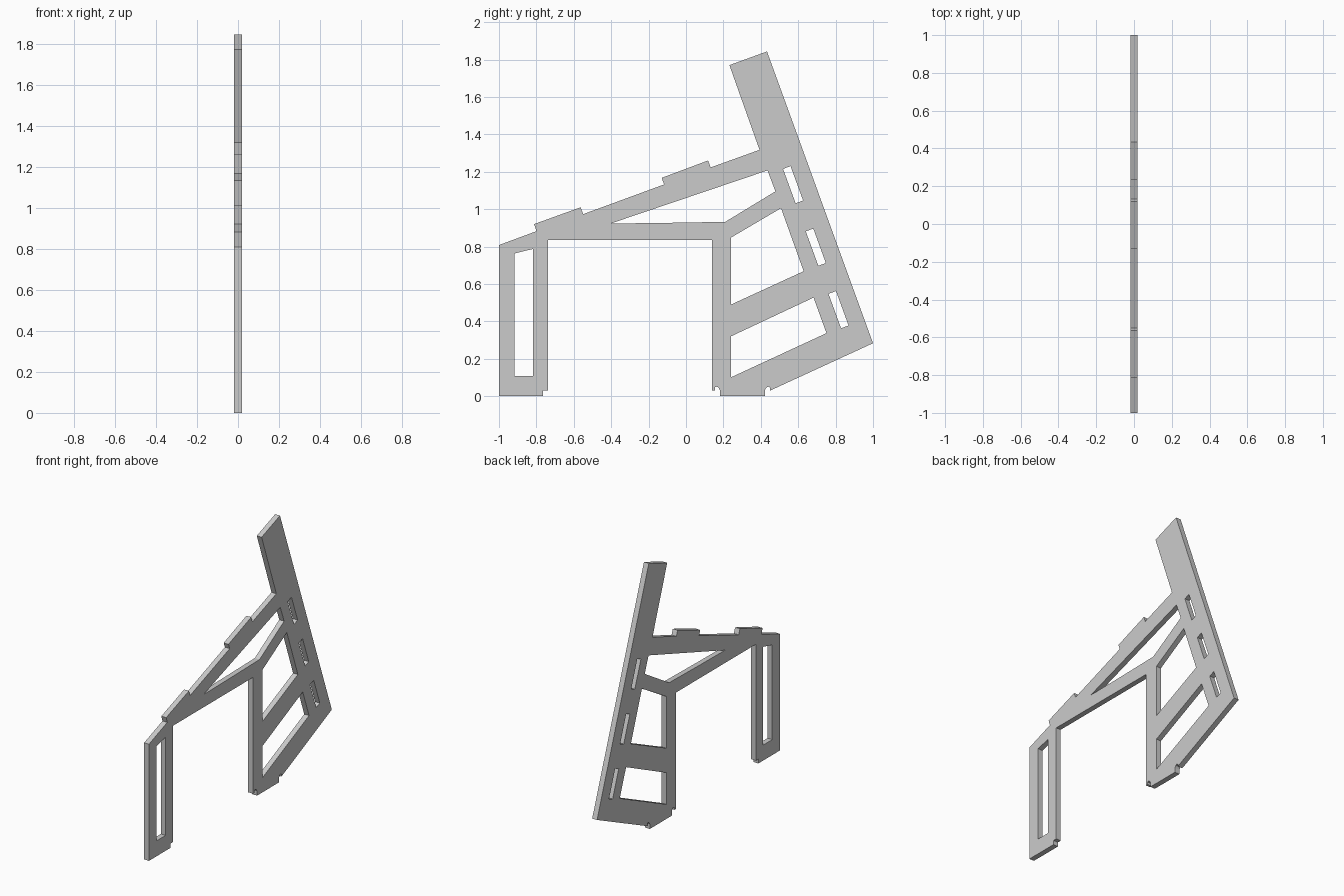
import bpy, bmesh
from math import radians
from mathutils import Matrix

if "Cube" in bpy.data.objects:
    bpy.data.objects.remove(bpy.data.objects["Cube"])

THICKNESS = 0.037

# Side silhouette as (y, z): front foot, arch, rear foot, sloped back, seat edge with tabs
outline = [
    (-1, 0), (-.765, 0), (-.765, .03), (-.738, .03), (-.738, .835), (.138, .835),
    (.138, .03), (.154, .03), (.154, .047), (.164, .051), (.175, .045), (.182, .03), (.182, 0),
    (.422, 0), (.422, .032), (.43, .046), (.442, .051), (.45, .044), (.45, .03),
    (1, .283), (.433, 1.843), (.232, 1.77), (.393, 1.317),
    (.132, 1.223), (.118, 1.26), (-.13, 1.167), (-.117, 1.132),
    (-.55, .973), (-.563, 1.01), (-.812, .92), (-.80, .882), (-1, .808),
]

# Openings: front leg, seat triangle, middle and lower back panels
openings = [
    [(-.917, .763), (-.818, .787), (-.818, .107), (-.917, .107)],
    [(-.403, .923), (-.14, .926), (.21, .932), (.478, 1.095), (.436, 1.207)],
    [(.241, .848), (.508, 1.005), (.629, .668), (.241, .49)],
    [(.241, .32), (.682, .527), (.751, .337), (.241, .101)],
]

# Three identical slots stepping down the sloped back
slot = [(.519, 1.215), (.559, 1.23), (.626, 1.046), (.586, 1.031)]
for i in range(3):
    openings.append([(y + .1215 * i, z - .334 * i) for y, z in slot])

# Filled flat curve, extruded to the plate thickness
curve = bpy.data.curves.new("side_panel_profile", 'CURVE')
curve.dimensions = '2D'
curve.fill_mode = 'BOTH'
curve.extrude = THICKNESS / 2
for loop in [outline] + openings:
    spline = curve.splines.new('POLY')
    spline.points.add(len(loop) - 1)
    for p, (y, z) in zip(spline.points, loop):
        p.co = (y, z, 0, 1)
    spline.use_cyclic_u = True

panel = bpy.data.objects.new("chair_side_panel", curve)
bpy.context.collection.objects.link(panel)
bpy.context.view_layer.objects.active = panel
panel.select_set(True)
bpy.ops.object.convert(target='MESH')
panel = bpy.context.view_layer.objects.active

# Stand the plate upright, weld caps to walls
bm = bmesh.new()
bm.from_mesh(panel.data)
bm.transform(Matrix.Rotation(radians(90), 4, 'Z') @ Matrix.Rotation(radians(90), 4, 'X'))
bmesh.ops.remove_doubles(bm, verts=bm.verts, dist=1e-4)
bmesh.ops.recalc_face_normals(bm, faces=bm.faces)
for f in bm.faces:
    f.smooth = False
bm.to_mesh(panel.data)
bm.free()
